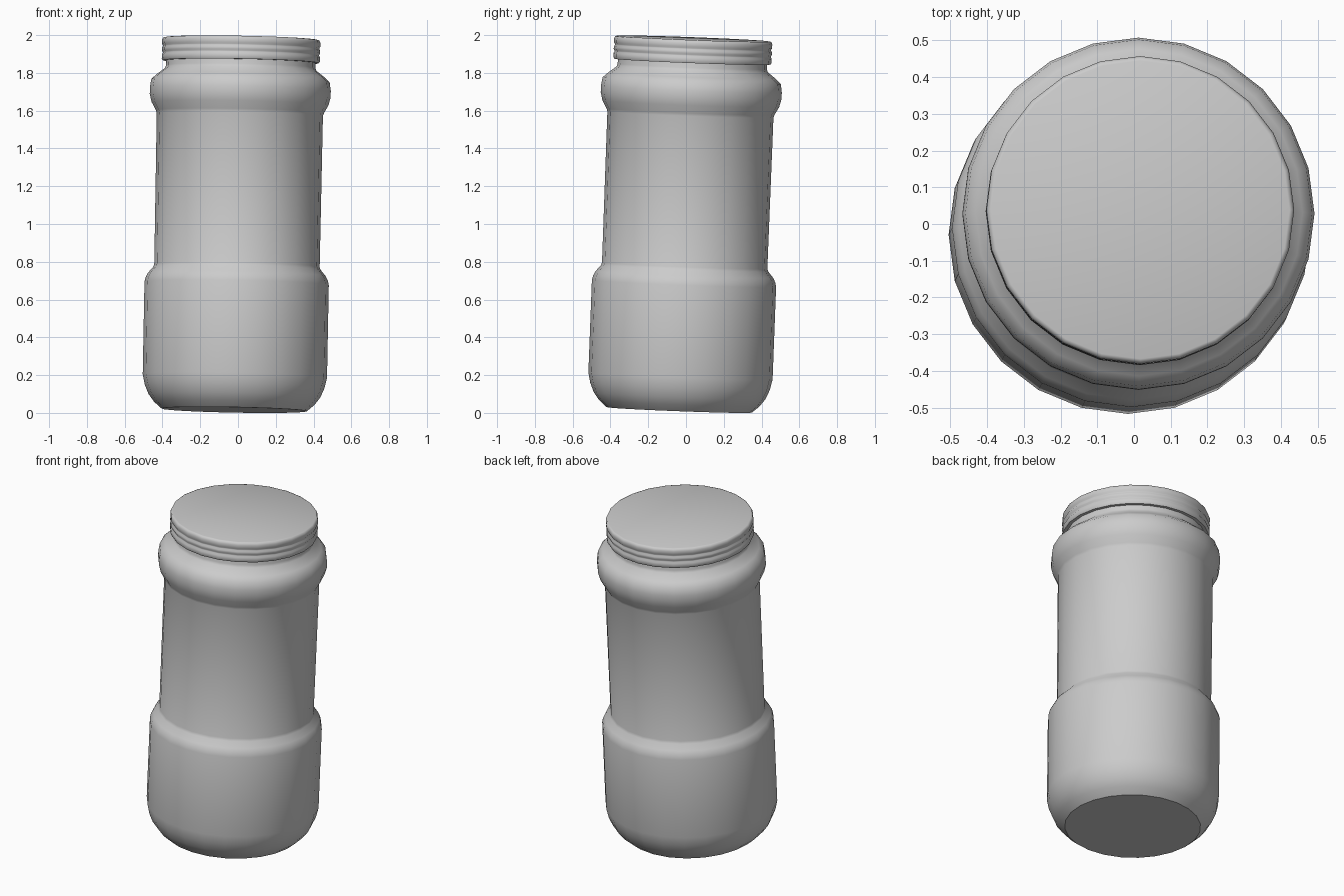
import bpy, bmesh
from math import cos, sin, tau, radians
from mathutils import Vector

if "Cube" in bpy.data.objects:
    bpy.data.objects.remove(bpy.data.objects["Cube"])

SIDES = 24
BASE = Vector((-0.02, -0.036, 0.016))      # centre of the bottom disc
AXIS = Vector((0.019, 0.038, 1.0))         # the jar leans slightly
TILT = AXIS.to_track_quat('Z', 'Y')
TILT = Vector((0, 0, 1)).rotation_difference(AXIS)


def lathe(name, profile, sharp):
    """Closed solid of revolution from (radius, height) points."""
    bm = bmesh.new()
    rings = []
    for r, h in profile:
        rings.append([bm.verts.new((r * cos(tau * i / SIDES), r * sin(tau * i / SIDES), h))
                      for i in range(SIDES)])
    for a, b in zip(rings, rings[1:]):
        for i in range(SIDES):
            j = (i + 1) % SIDES
            bm.faces.new((a[i], a[j], b[j], b[i]))
    bm.faces.new(rings[0][::-1])
    bm.faces.new(rings[-1])
    bm.normal_update()
    mesh = bpy.data.meshes.new(name)
    bm.to_mesh(mesh)
    bm.free()
    ob = bpy.data.objects.new(name, mesh)
    bpy.context.collection.objects.link(ob)
    ob.rotation_mode = 'QUATERNION'
    ob.rotation_quaternion = TILT
    ob.location = BASE
    bpy.ops.object.select_all(action='DESELECT')
    ob.select_set(True)
    bpy.context.view_layer.objects.active = ob
    bpy.ops.object.shade_smooth_by_angle(angle=radians(sharp))
    return ob


# Jar body: rounded base, wide lower part, slim waist, bulging shoulder, neck
lathe("jar_body", [
    (0.385, 0.0), (0.425, 0.035), (0.455, 0.075), (0.476, 0.125), (0.488, 0.18),
    (0.488, 0.67), (0.482, 0.695), (0.47, 0.718), (0.443, 0.75), (0.438, 0.765),
    (0.440, 1.565), (0.445, 1.58), (0.468, 1.622), (0.479, 1.665), (0.479, 1.70),
    (0.472, 1.745), (0.445, 1.77), (0.40, 1.805), (0.395, 1.82), (0.395, 1.90)], 40)

# Lid: shallow ribs around the rim, flat top
lid = [(0.40, 1.845), (0.414, 1.845), (0.419, 1.855)]
for h in (1.875, 1.910):
    lid += [(0.419, h), (0.414, h + 0.008), (0.414, h + 0.014), (0.419, h + 0.022)]
lid += [(0.419, 1.952), (0.414, 1.964), (0.406, 1.967)]
lathe("lid", lid, 50)
